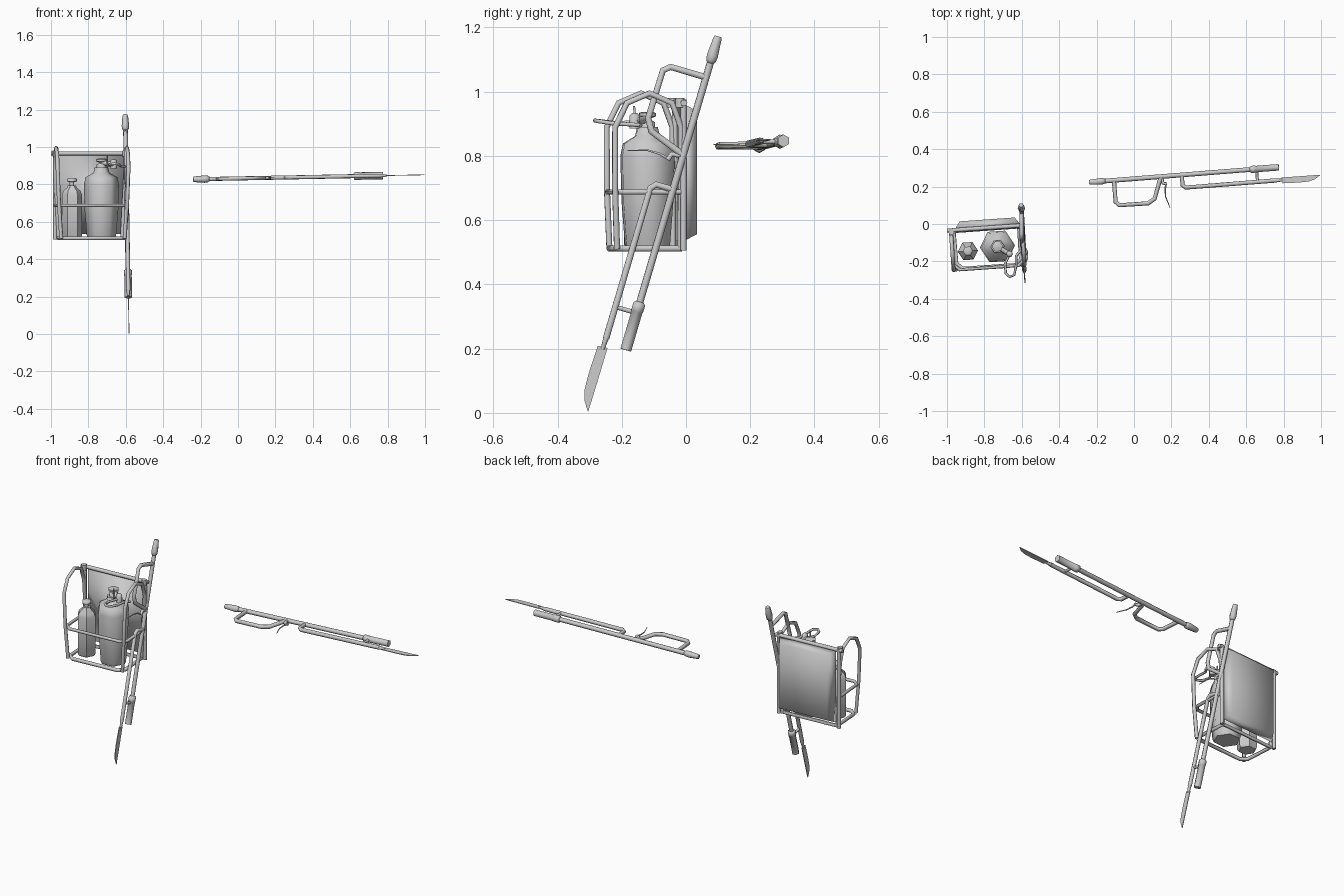
import bpy, bmesh
from math import cos, sin, pi, radians
from mathutils import Matrix, Vector

cube = bpy.data.objects.get("Cube")
if cube:
    bpy.data.objects.remove(cube, do_unlink=True)

GREY = (0.6, 0.6, 0.6, 1)
mat = bpy.data.materials.new("plain_grey")
mat.use_nodes = True
mat.diffuse_color = GREY
mat.node_tree.nodes["Principled BSDF"].inputs["Base Color"].default_value = GREY


def finish(ob, angle=50):
    ob.data.materials.clear()
    ob.data.materials.append(mat)
    bpy.ops.object.select_all(action='DESELECT')
    ob.select_set(True)
    bpy.context.view_layer.objects.active = ob
    bpy.ops.object.shade_smooth_by_angle(angle=radians(angle))
    return ob


def from_bmesh(name, bm, M, angle=50):
    bmesh.ops.recalc_face_normals(bm, faces=bm.faces)
    bm.transform(M)
    me = bpy.data.meshes.new(name)
    bm.to_mesh(me)
    bm.free()
    ob = bpy.data.objects.new(name, me)
    bpy.context.collection.objects.link(ob)
    return finish(ob, angle)


def tube(name, M, points, radius, closed=False, taper=None):
    """Six-sided pipe along a path."""
    cu = bpy.data.curves.new(name, 'CURVE')
    cu.dimensions = '3D'
    cu.bevel_depth = radius
    cu.bevel_resolution = 1
    cu.use_fill_caps = True
    sp = cu.splines.new('POLY')
    sp.points.add(len(points) - 1)
    sp.use_cyclic_u = closed
    for i, (p, q) in enumerate(zip(sp.points, points)):
        p.co = (*(M @ Vector(q)), 1)
        if taper:
            p.radius = 1 + (taper - 1) * i / (len(points) - 1)
    ob = bpy.data.objects.new(name, cu)
    bpy.context.collection.objects.link(ob)
    bpy.ops.object.select_all(action='DESELECT')
    ob.select_set(True)
    bpy.context.view_layer.objects.active = ob
    bpy.ops.object.convert(target='MESH')
    return finish(bpy.context.view_layer.objects.active, 65)


def lathe(name, M, base, profile, sides=6, axis='Z', angle=65):
    """Turned part from (height, radius) pairs along an axis."""
    bm = bmesh.new()
    rings = [[bm.verts.new((r * cos(2 * pi * k / sides), r * sin(2 * pi * k / sides), h))
              for k in range(sides)] for h, r in profile]
    for a, b in zip(rings, rings[1:]):
        for k in range(sides):
            j = (k + 1) % sides
            bm.faces.new((a[k], a[j], b[j], b[k]))
    bm.faces.new(rings[0])
    bm.faces.new(rings[-1])
    turn = Matrix.Rotation(pi / 2, 4, 'Y') if axis == 'X' else Matrix()
    return from_bmesh(name, bm, M @ Matrix.Translation(base) @ turn, angle)


def lance(prefix, origin, along, side):
    """Spray lance: local x runs along the rod, local y towards the handles."""
    d = Vector(along).normalized()
    t = Vector(side)
    t = (t - d * t.dot(d)).normalized()
    M = Matrix((d, t, d.cross(t))).transposed().to_4x4()
    M.translation = origin
    lathe(prefix + "_grip", M, (0, 0, 0),
          [(0, .012), (.006, .015), (.062, .02), (.078, .018), (.088, .012)], axis='X')
    tube(prefix + "_rod", M, [(.07, 0, 0), (.89, 0, 0)], .0125)
    lathe(prefix + "_barrel", M, (0, 0, 0),
          [(.862, .014), (.868, .022), (.892, .022), (.894, .02), (1.018, .02)], axis='X')
    tube(prefix + "_hand_loop", M, [(.133, 0, 0), (.133, .115, 0), (.15, .135, 0),
         (.305, .137, 0), (.342, .116, 0), (.385, 0, 0)], .0115)
    tube(prefix + "_lower_pipe", M, [(.497, 0, 0), (.497, .055, 0), (.513, .069, 0),
         (1.0, .069, 0)], .0115)
    tube(prefix + "_blade_neck", M, [(.99, .069, 0), (1.035, .07, 0)], .011, taper=.6)
    tube(prefix + "_strut", M, [(.898, 0, 0), (.898, .069, 0)], .008)
    # trigger: lug and thin curved lever
    tube(prefix + "_trigger_lug", M, [(.39, .005, 0), (.392, .035, 0), (.413, .042, 0)], .009)
    tube(prefix + "_trigger", M, [(.41, .04, 0), (.402, .07, 0), (.402, .11, 0),
         (.421, .17, 0)], .005, taper=.4)
    # thin knife blade
    bm = bmesh.new()
    outline = [(1.028, .056), (1.185, .057), (1.236, .058), (1.205, .079),
               (1.172, .088), (1.12, .09), (1.03, .087)]
    face = bm.faces.new([bm.verts.new((s, v, -.002)) for s, v in outline])
    ext = bmesh.ops.extrude_face_region(bm, geom=[face])["geom"]
    bmesh.ops.translate(bm, vec=(0, 0, .004),
                        verts=[g for g in ext if isinstance(g, bmesh.types.BMVert)])
    from_bmesh(prefix + "_blade", bm, M, 30)


lance("leaning_lance", (-.603, .10, 1.172), (.0165, -.2825, -.959), (0, -.959, .2825))
lance("flat_lance", (-.24, .223, .827), (.997, .079, .0195), (.079, -.997, 0))

# pack frame, turned slightly about the vertical
P = Matrix.Translation((-.79, -.017, 0)) @ Matrix.Rotation(radians(4), 4, 'Z')
arch = [(-.21, .51), (-.217, .70), (-.217, .89), (-.18, .965), (-.11, .995),
        (-.04, .965), (-.012, .89), (-.012, .51)]
for side, label in ((-1, "right"), (1, "left")):
    tube(label + "_arch", P,
         [(side * (.17 + .02 * min(1, (z - .51) / .3)), v, z) for v, z in arch], .0105)
    tube(label + "_back_post", P, [(side * .188, -.004, .505), (side * .188, -.004, .975)], .011)
    lathe(label + "_bar_clip", P, (side * .188, -.015, .95), [(0, .016), (.03, .016)])
tube("top_bar", P, [(-.21, -.004, .965), (.208, -.004, .965)], .011)


def ring(hw, front, z):
    c = .03
    return [(-hw, -.012, z), (-hw, front + c, z), (-hw + c, front, z),
            (hw - c, front, z), (hw, front + c, z), (hw, -.012, z)]


tube("bottom_rim", P, ring(.172, -.212, .512), .0105, closed=True)
tube("middle_band", P, ring(.188, -.217, .688), .009)

# back panel, tapering to the rear
bm = bmesh.new()
bmesh.ops.create_cube(bm, size=1)
for v in bm.verts:
    k = .83 if v.co.y > 0 else 1
    v.co = (v.co.x * .355 * k + .008, .02 + v.co.y * .042, .748 + v.co.z * .425 * (.9 if k < 1 else 1))
from_bmesh("back_panel", bm, P, 180)

# large tank with pump head and hose
T = Matrix.Translation((-.73, -.12, 0)) @ Matrix.Rotation(radians(4), 4, 'Z')
lathe("large_tank", T, (0, 0, 0),
      [(.502, .07), (.52, .078), (.66, .09), (.80, .094), (.838, .085), (.862, .043), (.89, .036)])
lathe("tank_cap", T, (0, 0, 0), [(.885, .026), (.905, .026), (.912, .012), (.925, .012)])
lathe("tank_pump_button", T, (0, 0, 0), [(.918, .016), (.923, .03), (.933, .03), (.937, .02)])
tube("tank_spout", Matrix(), [(-.73, -.12, .915), (-.685, -.15, .91), (-.655, -.16, .905)], .013)
tube("tank_spike", Matrix(), [(-.70, -.155, .89), (-.70, -.162, .955)], .004)
lathe("hose_joint", Matrix(), (-.665, -.16, .885), [(0, .018), (.04, .018), (.048, .01)])
tube("hose", Matrix(), [(-.665, -.16, .905), (-.69, -.215, .902), (-.685, -.265, .908),
     (-.665, -.283, .91), (-.64, -.272, .908), (-.63, -.22, .9), (-.63, -.17, .898),
     (-.605, -.14, .895)], .007)

# small bottle with pump
B = Matrix.Translation((-.888, -.145, 0)) @ Matrix.Rotation(radians(4), 4, 'Z')
lathe("small_bottle", B, (0, 0, 0),
      [(.512, .045), (.525, .054), (.745, .054), (.765, .046), (.785, .024), (.795, .022)], angle=40)
lathe("small_pump", B, (0, 0, 0),
      [(.79, .012), (.812, .012), (.816, .027), (.828, .027), (.833, .018)])
